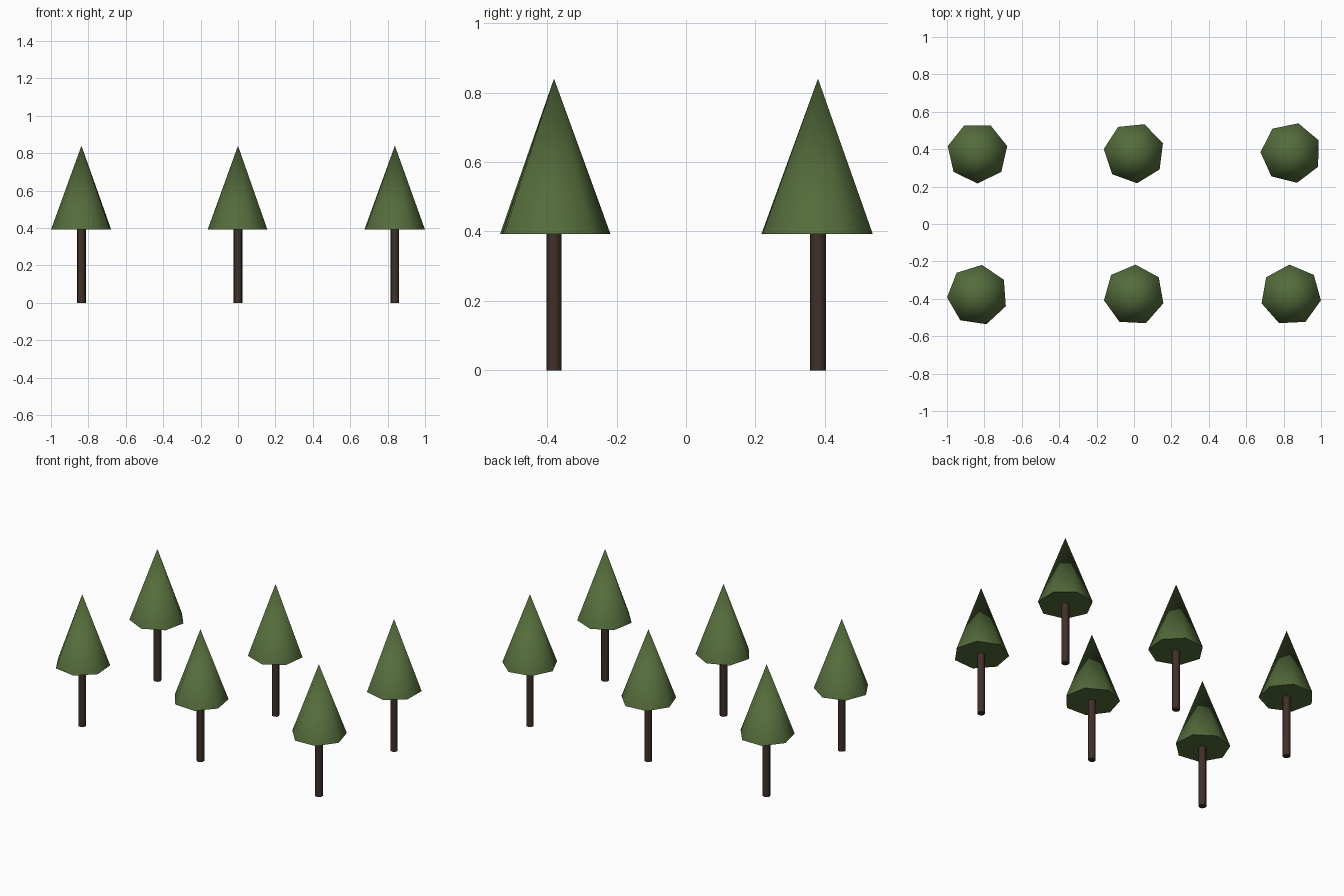
import bpy
import math

cube = bpy.data.objects.get("Cube")
if cube:
    bpy.data.objects.remove(cube, do_unlink=True)


def make_material(name, rgb):
    mat = bpy.data.materials.new(name)
    mat.use_nodes = True
    color = (*rgb, 1.0)
    mat.diffuse_color = color
    mat.node_tree.nodes["Principled BSDF"].inputs["Base Color"].default_value = color
    return mat


needle_green = make_material("needle green", (0.09, 0.15, 0.045))
bark_brown = make_material("bark brown", (0.052, 0.029, 0.022))

TRUNK_TOP, TREE_TOP = 0.40, 0.84
CROWN_BASE, CROWN_RADIUS, TRUNK_RADIUS = 0.392, 0.163, 0.023


def add_part(name, sides, r_bottom, r_top, z_bottom, z_top, x, y, turn, mat):
    """Upright cone or cylinder with smooth sides and sharp rims."""
    bpy.ops.mesh.primitive_cone_add(
        vertices=sides, radius1=r_bottom, radius2=r_top, depth=z_top - z_bottom,
        location=(x, y, (z_bottom + z_top) / 2), rotation=(0, 0, turn))
    part = bpy.context.object
    part.name = name
    part.data.materials.append(mat)
    bpy.ops.object.shade_smooth_by_angle(angle=math.radians(60))


# Two rows of three trees, each turned a little further than the last
index = 0
for row, y in (("back", 0.38), ("front", -0.38)):
    for column, x in (("right", -0.837), ("middle", 0), ("left", 0.839)):
        turn = math.pi + 0.1 * index
        add_part(f"{row}_{column}_trunk", 8, TRUNK_RADIUS, TRUNK_RADIUS,
                 0, TRUNK_TOP, x, y, turn, bark_brown)
        add_part(f"{row}_{column}_crown", 7, CROWN_RADIUS, 0,
                 CROWN_BASE, TREE_TOP, x, y, turn, needle_green)
        index += 1
